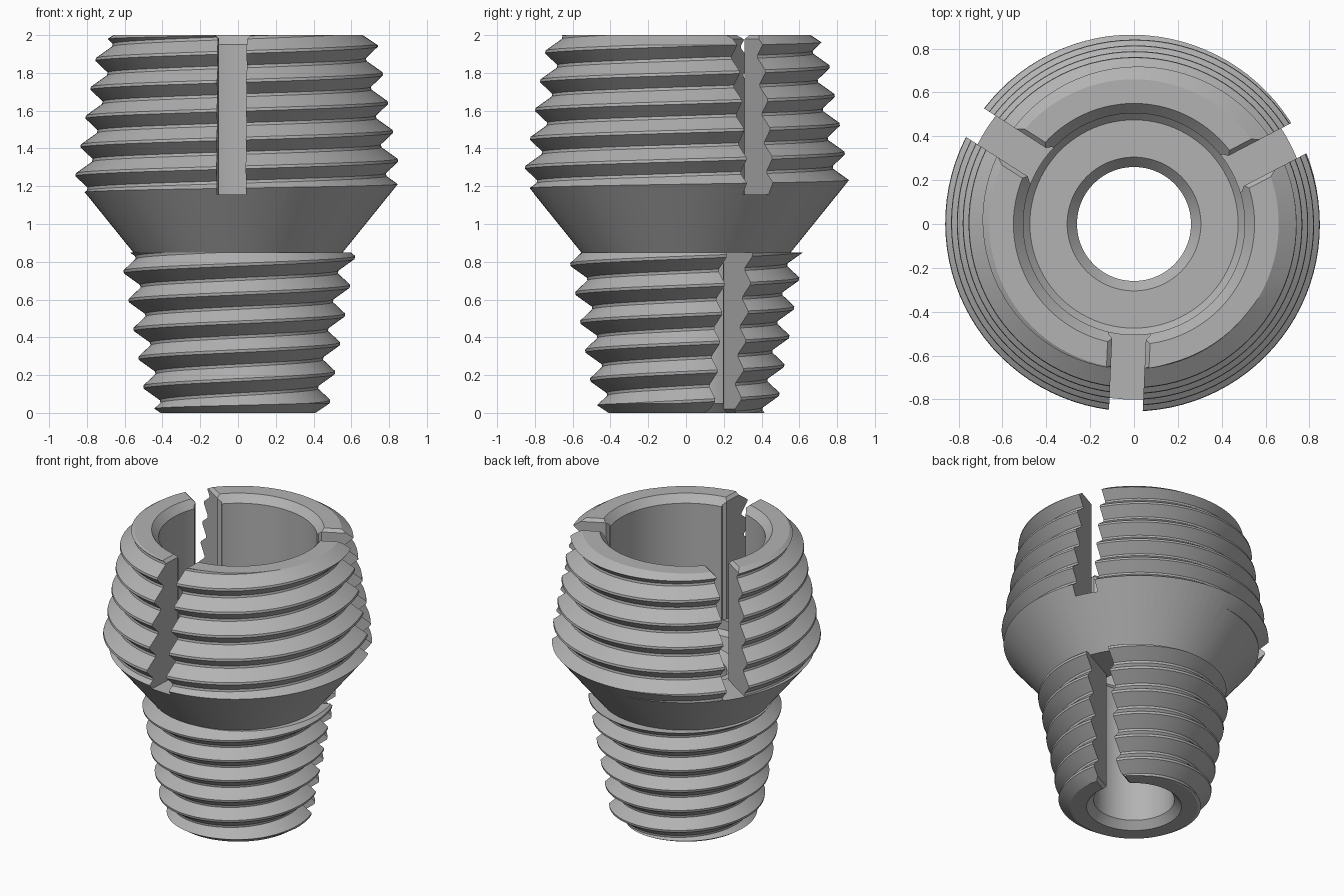
import bpy, bmesh, math
from mathutils import Matrix

SEG = 96
PITCH = 0.1525
SLOT_ANGLES = [math.radians(a) for a in (27.5, 147.5, 267.5)]

old = bpy.data.objects.get("Cube")
if old:
    bpy.data.objects.remove(old, do_unlink=True)

steel = bpy.data.materials.new("plain grey")
steel.use_nodes = True
grey = (0.45, 0.45, 0.45, 1)
steel.diffuse_color = grey
steel.node_tree.nodes["Principled BSDF"].inputs["Base Color"].default_value = grey


def to_object(name, bm):
    bmesh.ops.recalc_face_normals(bm, faces=bm.faces)
    mesh = bpy.data.meshes.new(name)
    bm.to_mesh(mesh)
    bm.free()
    mesh.materials.append(steel)
    obj = bpy.data.objects.new(name, mesh)
    bpy.context.collection.objects.link(obj)
    return obj


def lathe(name, profile):
    """Closed solid turned from (radius, z) points that start and end on the axis."""
    bm = bmesh.new()
    verts = [bm.verts.new((r, 0, z)) for r, z in profile]
    edges = [bm.edges.new(pair) for pair in zip(verts, verts[1:])]
    bmesh.ops.spin(bm, geom=verts + edges, axis=(0, 0, 1), cent=(0, 0, 0),
                   angle=math.tau, steps=SEG)
    bmesh.ops.remove_doubles(bm, verts=bm.verts, dist=1e-4)
    return to_object(name, bm)


def threaded_rod(name, z0, turns, crest_radius, depth=0.075):
    """Tapered right-hand thread; z0 is the height of a crest at angle zero."""
    flat = 0.05
    shape = [(-flat, 0), (flat, 0), (0.5 - flat, depth), (0.5 + flat, depth)]
    bm = bmesh.new()
    cols = []
    for i in range(SEG):
        a = math.tau * i / SEG
        col = []
        for k in range(turns + 1):
            for offset, cut in shape:
                z = z0 + PITCH * (k + offset + i / SEG)
                r = crest_radius(z) - cut
                col.append(bm.verts.new((r * math.cos(a), r * math.sin(a), z)))
        cols.append(col)
    n = len(shape)
    for i, col in enumerate(cols):
        # the last column joins the first one a full pitch higher
        nxt = cols[i + 1] if i + 1 < SEG else cols[0][n:]
        for j in range(min(len(col), len(nxt)) - 1):
            bm.faces.new((col[j], nxt[j], nxt[j + 1], col[j + 1]))
    # close both ends with fans
    middle = z0 + PITCH * turns / 2
    ends = (bm.verts.new((0, 0, z0 + PITCH / 2)),
            bm.verts.new((0, 0, z0 + PITCH * (turns + 1))))
    for e in [e for e in bm.edges if e.is_boundary]:
        top = e.verts[0].co.z > middle
        bm.faces.new((e.verts[0], e.verts[1], ends[top]))
    return to_object(name, bm)


def prism(name, points, direction, matrix):
    """Solid swept from a flat outline along a direction, then placed."""
    bm = bmesh.new()
    face = bm.faces.new([bm.verts.new(p) for p in points])
    swept = bmesh.ops.extrude_face_region(bm, geom=[face])["geom"]
    bmesh.ops.translate(bm, vec=direction,
                        verts=[v for v in swept if isinstance(v, bmesh.types.BMVert)])
    bm.transform(matrix)
    return to_object(name, bm)


def carve(obj, steps):
    """Apply booleans in order and remove the cutters."""
    for operation, cutter in steps:
        mod = obj.modifiers.new(cutter.name, "BOOLEAN")
        mod.operation = operation
        mod.solver = "EXACT"
        mod.object = cutter
    bpy.context.view_layer.update()
    graph = bpy.context.evaluated_depsgraph_get()
    mesh = bpy.data.meshes.new_from_object(obj.evaluated_get(graph))
    obj.modifiers.clear()
    obj.data = mesh
    for _, cutter in steps:
        bpy.data.objects.remove(cutter, do_unlink=True)
    bpy.ops.object.select_all(action="DESELECT")
    obj.select_set(True)
    bpy.context.view_layer.objects.active = obj
    bpy.ops.object.shade_smooth_by_angle(angle=math.radians(25))


def slot_cutters(bore, low, high, rim, up):
    """Three radial slots, with broken edges along the bore and at the open rim."""
    half, wide = 0.077, 0.095
    plan = [(bore - 0.15, wide), (bore, wide), (bore + 0.02, half), (1.1, half)]
    plan += [(x, -y) for x, y in reversed(plan)]
    rim_cut = [(-half, rim - 0.02 * up), (half, rim - 0.02 * up),
               (half + 0.04, rim + 0.02 * up), (-half - 0.04, rim + 0.02 * up)]
    cuts = []
    for a in SLOT_ANGLES:
        turn = Matrix.Rotation(a, 4, "Z")
        cuts.append(prism("slot", [(x, y, low) for x, y in plan],
                          (0, 0, high - low), turn))
        cuts.append(prism("rim_cut", [(bore - 0.1, y, z) for y, z in rim_cut],
                          (1, 0, 0), turn))
    return [("DIFFERENCE", c) for c in cuts]


# Upper body: conical collar, tapered thread, wide bore, slots open at the top
upper = threaded_rod("upper_threaded_body", 1.185 - 4 * PITCH, 10,
                     lambda z: 0.846 - 0.174 * (z - 1.34))
upper_limit = lathe("upper_limit", [(0, 0.85), (0.555, 0.85), (0.95, 1.34),
                                    (0.95, 1.807), (0.66, 2), (0, 2)])
FLOOR = 1.06
upper_bore = lathe("upper_bore", [
    (0, 0.7), (0.26, 0.7), (0.26, FLOOR - 0.05), (0.305, FLOOR), (0.475, FLOOR),
    (0.505, FLOOR + 0.03), (0.505, 1.95), (0.64, 2.1), (0, 2.1)])
carve(upper, [("INTERSECT", upper_limit), ("DIFFERENCE", upper_bore)]
      + slot_cutters(0.505, 1.155, 2.2, 2.0, 1))

# Lower body: smaller tapered thread, narrow bore, slots open at the bottom
lower = threaded_rod("lower_threaded_body", 0.06 - 3 * PITCH, 10,
                     lambda z: 0.605 + 0.172 * (z - 0.745))
lower_limit = lathe("lower_limit", [(0, 0), (0.41, 0), (0.71, 0.2),
                                    (0.71, 0.85), (0, 0.85)])
lower_bore = lathe("lower_bore", [(0, -0.1), (0.395, -0.1), (0.26, 0.05),
                                  (0.26, 1), (0, 1)])
carve(lower, [("INTERSECT", lower_limit), ("DIFFERENCE", lower_bore)]
      + slot_cutters(0.26, -0.2, 1.0, 0.0, -1))
